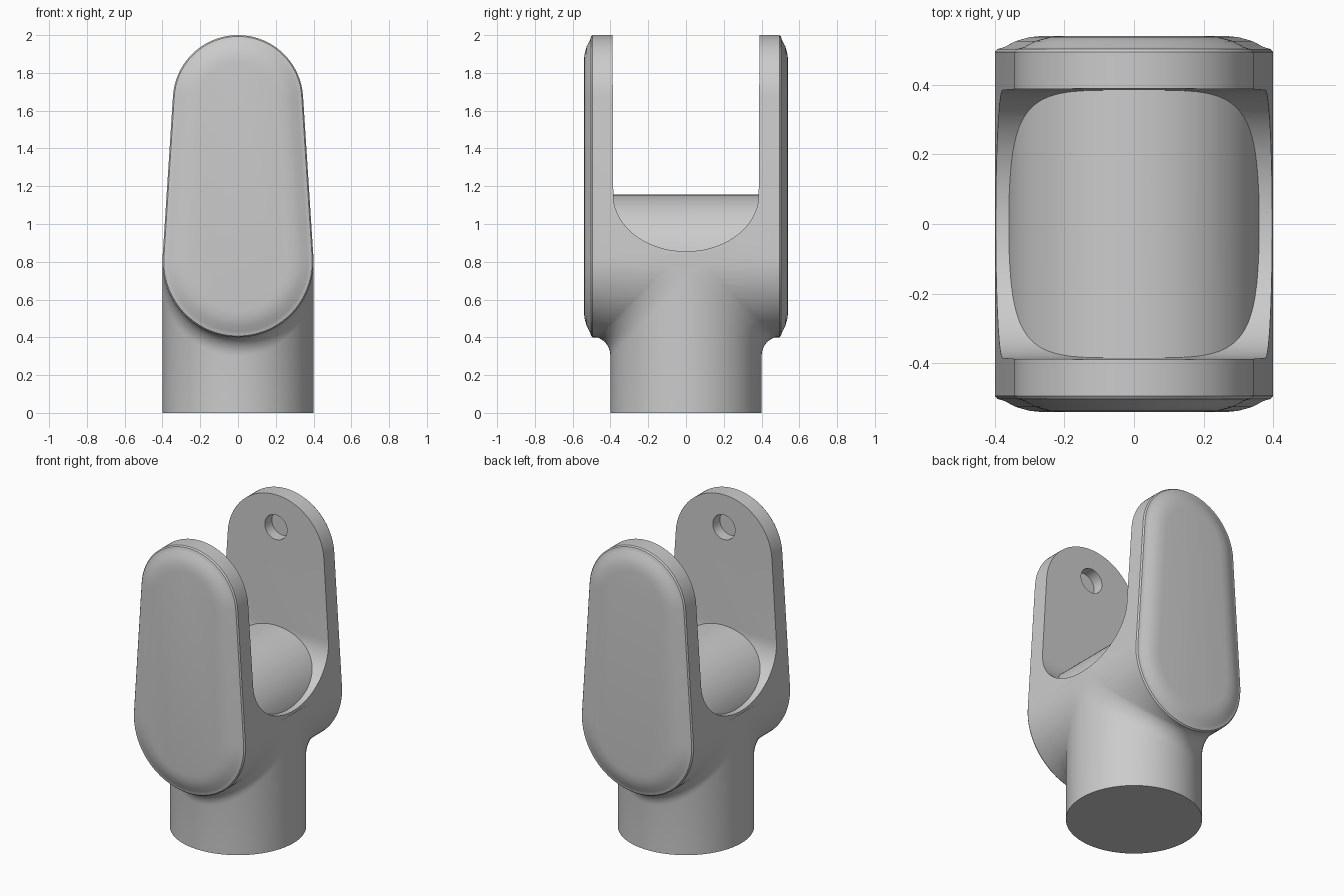
import bpy, bmesh
from math import sin, cos, pi, radians, asin, degrees

if "Cube" in bpy.data.objects:
    bpy.data.objects.remove(bpy.data.objects["Cube"])


def loft(name, rings):
    """Closed solid skinned through rings of equal point count."""
    bm = bmesh.new()
    vs = [[bm.verts.new(p) for p in r] for r in rings]
    n = len(vs[0])
    for a, b in zip(vs, vs[1:]):
        for i in range(n):
            j = (i + 1) % n
            bm.faces.new((a[i], a[j], b[j], b[i]))
    bm.faces.new(vs[0])
    bm.faces.new(vs[-1])
    bmesh.ops.recalc_face_normals(bm, faces=bm.faces)
    me = bpy.data.meshes.new(name)
    bm.to_mesh(me)
    bm.free()
    ob = bpy.data.objects.new(name, me)
    bpy.context.collection.objects.link(ob)
    return ob


def combine(target, tool, op):
    """Apply a boolean and discard the tool."""
    bpy.context.view_layer.objects.active = target
    m = target.modifiers.new(op, 'BOOLEAN')
    m.operation, m.object, m.solver = op, tool, 'EXACT'
    bpy.ops.object.modifier_apply(modifier=m.name)
    bpy.data.objects.remove(tool)


def capsule(y, inset):
    """Tapered capsule outline in the xz plane, shrunk by inset."""
    tilt = asin((0.4 - 0.345) / 0.855)
    pts = []
    for z, r, a0, a1 in ((1.655, 0.345, tilt, pi - tilt),
                         (0.8, 0.4, pi - tilt, 2 * pi + tilt)):
        for i in range(37):
            a = a0 + (a1 - a0) * i / 36
            pts.append(((r - inset) * cos(a), y, z + (r - inset) * sin(a)))
    return pts


def disc(y, z, r, n):
    return [(r * cos(2 * pi * i / n), y, z + r * sin(2 * pi * i / n)) for i in range(n)]


# Fork block: tapered capsule through y, with cushioned outer faces
edge = [(0.541, 0.14), (0.537, 0.10), (0.526, 0.06), (0.510, 0.03),
        (0.506, 0.02), (0.503, 0.007), (0.494, 0.0)]
steps = [(-y, o) for y, o in edge] + [(y, o) for y, o in reversed(edge)]
fork = loft("fork", [capsule(y, o) for y, o in steps])

# Round stem with a fillet flaring out under each arm
rings = []
for k in range(49):
    a = radians(3 + 174 * k / 48)
    x, yc = 0.4 * cos(a), 0.4 * sin(a)
    zc = 0.8 - yc
    half = [(yc, 0)]
    for i in range(9):
        t = pi / 2 * i / 8
        half.append((yc + 0.095 * (1 - cos(t)), zc - 0.1 + 0.103 * sin(t)))
    half.append((half[-1][0], 0.84))
    rings.append([(x, y, z) for y, z in half] + [(x, -y, z) for y, z in reversed(half)])
stem = loft("stem", rings)
combine(fork, stem, 'UNION')

# U-shaped slot between the arms
u = [(-0.39, 2.2)]
for i in range(41):
    a = pi + pi * i / 40
    u.append((0.385 * cos(a), 1.155 + 0.3 * sin(a)))
u.append((0.39, 2.2))
slot = loft("slot_cutter", [[(x, y, z) for y, z in u] for x in (-0.6, 0.6)])
combine(fork, slot, 'DIFFERENCE')

# Rounded saddle at the bottom of the slot
saddle = loft("saddle", [disc(y, 0.79, 0.366, 96) for y in (-0.395, 0.395)])
combine(fork, saddle, 'UNION')

# Blind pivot holes on the inner arm faces
for s in (-1, 1):
    hole = loft("hole_cutter", [disc(s * y, 1.79, 0.08, 40) for y in (0.3, 0.46)])
    combine(fork, hole, 'DIFFERENCE')

bpy.ops.object.select_all(action='DESELECT')
fork.select_set(True)
bpy.context.view_layer.objects.active = fork
bpy.ops.object.shade_smooth_by_angle(angle=radians(32))
